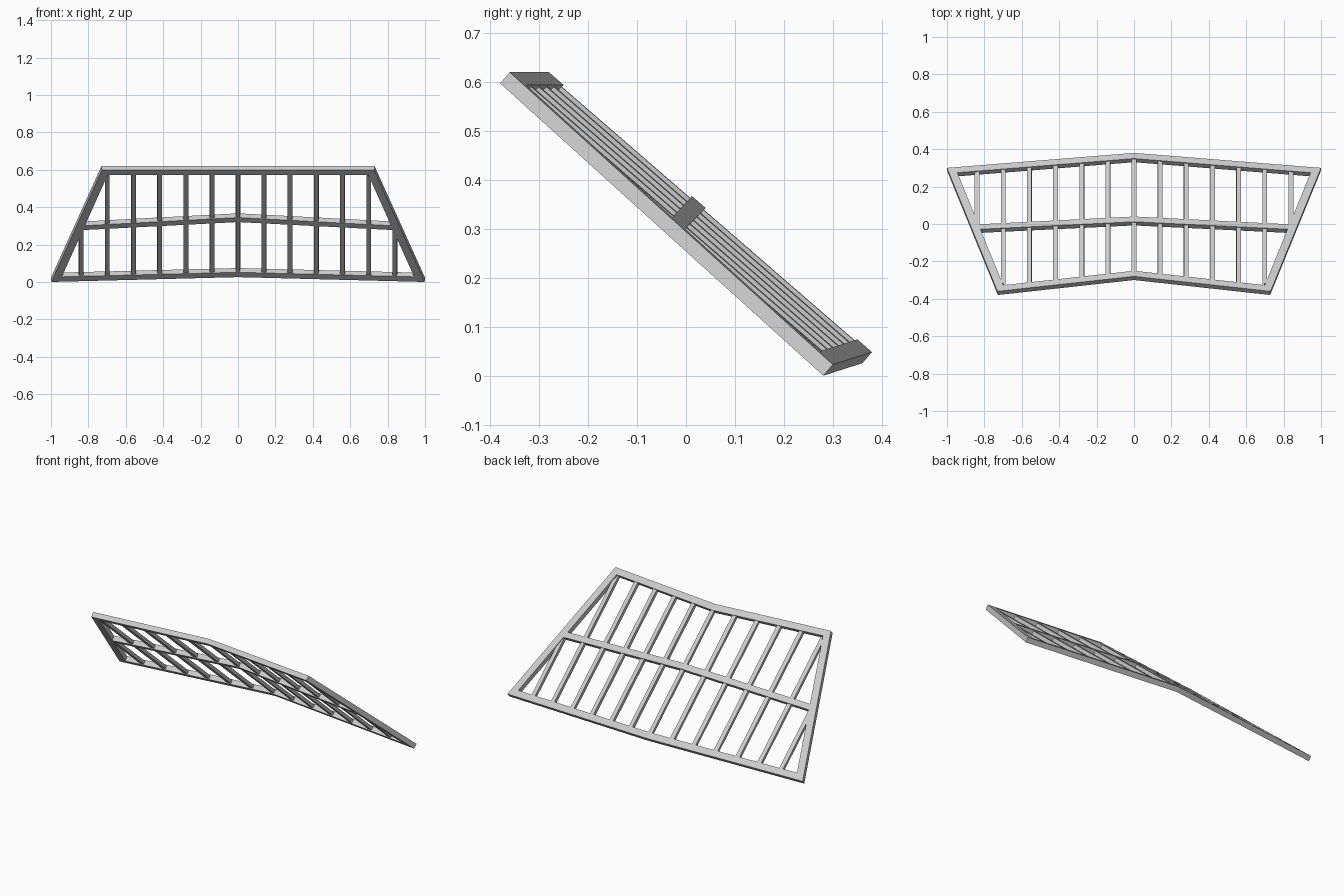
import bpy
import bmesh
from mathutils import Vector

cube = bpy.data.objects.get("Cube")
if cube:
    bpy.data.objects.remove(cube)

grey = bpy.data.materials.new("plain grey")
grey.use_nodes = True
colour = (0.6, 0.6, 0.6, 1)
grey.diffuse_color = colour
grey.node_tree.nodes["Principled BSDF"].inputs["Base Color"].default_value = colour

# Sloping plane of the left half; the other half is its mirror image
SLOPE_X, SLOPE_Y = 0.0949, 0.866
NORMAL = Vector((SLOPE_X, SLOPE_Y, 1)).normalized()
THICK = 0.03


def on_panel(x, y, depth):
    z = 0.62 - SLOPE_X * x - SLOPE_Y * (y + 0.28)
    p = Vector((x, y, z)) - NORMAL * depth
    if x == 0:
        p.x = 0  # stay on the centre fold
    return p


def slab(name, outline, top=0.0, bottom=THICK):
    """Plan outline laid on the slope, thickened and mirrored."""
    bm = bmesh.new()
    upper = [bm.verts.new(on_panel(x, y, top)) for x, y in outline]
    lower = [bm.verts.new(on_panel(x, y, bottom)) for x, y in outline]
    bm.faces.new(upper)
    bm.faces.new(lower[::-1])
    n = len(outline)
    for i in range(n):
        j = (i + 1) % n
        if outline[i][0] == 0 and outline[j][0] == 0:
            continue  # open at the fold
        bm.faces.new((upper[i], lower[i], lower[j], upper[j]))
    bmesh.ops.recalc_face_normals(bm, faces=bm.faces)
    # the upper face must look up
    bm.normal_update()
    if max(bm.faces, key=lambda f: f.calc_center_median().dot(NORMAL)).normal.z < 0:
        bmesh.ops.reverse_faces(bm, faces=bm.faces)
    mesh = bpy.data.meshes.new(name)
    bm.to_mesh(mesh)
    bm.free()
    mesh.materials.append(grey)
    obj = bpy.data.objects.new(name, mesh)
    bpy.context.collection.objects.link(obj)
    mirror = obj.modifiers.new("Mirror", 'MIRROR')
    mirror.use_clip = True
    return obj


def front_inner(x):
    return -0.25 - 0.11 * x


def back_inner(x):
    return 0.35 - 0.08 * x


def side_inner(x):
    return 0.3 - (0.955 - x) / 0.409


# Frame corners
front_out, back_out = (0.73, -0.36), (1.0, 0.30)
front_in, back_in = (0.699, -0.327), (0.944, 0.2745)

# Outer frame rails, mitred at the corners
slab("front_rail", [(0, -0.28), front_out, front_in, (0, -0.25)])
slab("back_rail", [(0, 0.35), back_in, back_out, (0, 0.38)])
slab("side_rails", [front_out, back_out, back_in, front_in])

# Middle rail
slab("middle_rail", [(0, 0.012), (0.824, -0.028), (0.836, -0.002), (0, 0.04)])

# Slender bars between the rails, sunk a little below the surface
HALF, TUCK = 0.0125, 0.006
for i in range(7):
    x0 = 0.14 * i - HALF if i else 0
    x1 = 0.14 * i + HALF
    start = [(x, max(front_inner(x), side_inner(x)) - TUCK) for x in (x0, x1)]
    end = [(x, back_inner(x) + TUCK) for x in (x1, x0)]
    slab("centre_bar" if i == 0 else f"bar_pair_{i}", start + end, 0.005, 0.025)
